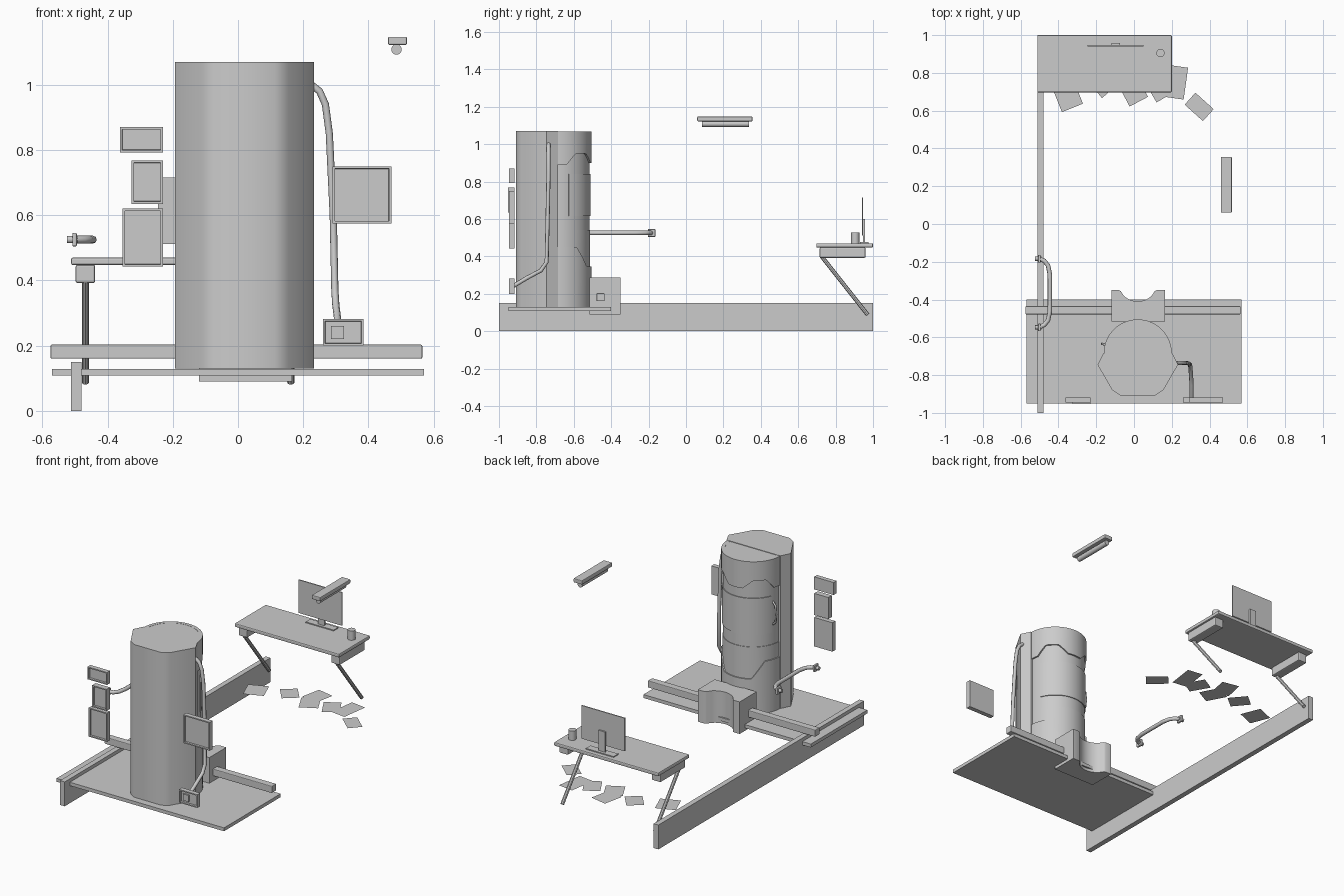
import bpy, bmesh, math
from mathutils import Vector, Matrix

if "Cube" in bpy.data.objects:
    bpy.data.objects.remove(bpy.data.objects["Cube"])

CX, CY, R = 0.02, -0.685, 0.18      # pod axis and radius
Z0, Z1 = 0.13, 1.07


def finish(name, bm, smooth=None):
    bmesh.ops.recalc_face_normals(bm, faces=bm.faces[:])
    me = bpy.data.meshes.new(name)
    bm.to_mesh(me)
    bm.free()
    ob = bpy.data.objects.new(name, me)
    bpy.context.collection.objects.link(ob)
    if smooth:
        bpy.ops.object.select_all(action='DESELECT')
        ob.select_set(True)
        bpy.context.view_layer.objects.active = ob
        bpy.ops.object.shade_smooth_by_angle(angle=math.radians(smooth))
    return ob


def box(name, x0, x1, y0, y1, z0, z1, bevel=0, frame=0):
    bm = bmesh.new()
    m = Matrix.Translation(((x0 + x1) / 2, (y0 + y1) / 2, (z0 + z1) / 2))
    bmesh.ops.create_cube(bm, size=1, matrix=m @ Matrix.Diagonal((x1 - x0, y1 - y0, z1 - z0, 1)))
    if frame:   # recessed face on the -y side
        bm.normal_update()
        f = [f for f in bm.faces if f.normal.y < -0.9]
        bmesh.ops.inset_region(bm, faces=f, thickness=frame)
        r = bmesh.ops.inset_region(bm, faces=f, thickness=0.001)
        for v in f[0].verts:
            v.co.y += 0.012
    ob = finish(name, bm)
    if bevel:
        b = ob.modifiers.new("bevel", 'BEVEL')
        b.width, b.segments = bevel, 2
    return ob


def rod(name, a, b, r, sides=16):
    a, b = Vector(a), Vector(b)
    bm = bmesh.new()
    m = Matrix.Translation((a + b) / 2) @ (b - a).to_track_quat('Z', 'Y').to_matrix().to_4x4()
    bmesh.ops.create_cone(bm, cap_ends=True, segments=sides, radius1=r, radius2=r,
                          depth=(b - a).length, matrix=m)
    return finish(name, bm, 40)


def pipe(name, pts, r):
    cu = bpy.data.curves.new(name, 'CURVE')
    cu.dimensions = '3D'
    cu.bevel_depth, cu.bevel_resolution, cu.use_fill_caps = r, 2, True
    s = cu.splines.new('POLY')
    s.points.add(len(pts) - 1)
    for p, q in zip(s.points, pts):
        p.co = (*q, 1)
    ob = bpy.data.objects.new(name, cu)
    bpy.context.collection.objects.link(ob)
    return ob


def prism(name, pts, z0, z1, smooth=None):
    bm = bmesh.new()
    f = bm.faces.new([bm.verts.new((x, y, z0)) for x, y in pts])
    g = bmesh.ops.extrude_face_region(bm, geom=[f])
    for v in g['geom']:
        if isinstance(v, bmesh.types.BMVert):
            v.co.z = z1
    return finish(name, bm, smooth)


def lerp(t, table):
    for (a, u), (b, v) in zip(table, table[1:]):
        if t <= b:
            return u + (v - u) * (t - a) / (b - a)
    return table[-1][1]


def band(name, r, thick, low, high, a0=0, a1=180, n=60):
    """Curved sheet around the pod axis with edge heights given by angle."""
    bm = bmesh.new()
    prev = None
    for i in range(n + 1):
        d = a0 + (a1 - a0) * i / n
        t, lo, hi = math.radians(d), low(d), high(d)
        c, s = math.cos(t), math.sin(t)
        ring = [bm.verts.new((CX + q * c, CY + q * s, z))
                for q, z in ((r, lo), (r, hi), (r - thick, hi), (r - thick, lo))]
        if prev:
            for k in range(4):
                bm.faces.new((prev[k], ring[k], ring[(k + 1) % 4], prev[(k + 1) % 4]))
        else:
            bm.faces.new(ring)
        prev = ring
    bm.faces.new(prev)
    return finish(name, bm, 40)


# Long wall, platform and guide rail
box("side_wall", -0.512, -0.48, -1, 1, 0, 0.15)
box("platform", -0.57, 0.57, -0.95, -0.40, 0.108, 0.129)
box("guide_rail", -0.575, 0.565, -0.478, -0.435, 0.16, 0.203, 0.004)

# Step block with a scooped notch
notch = [(-0.07 + 0.18 * i / 10, -0.355 - 0.055 * math.sin(math.pi * i / 10) ** 0.6) for i in range(11)]
prism("step_block", [(-0.12, -0.35), (-0.12, -0.515), (0.165, -0.515), (0.165, -0.35), (0.12, -0.35)]
      + notch[::-1] + [(-0.08, -0.35)], 0.09, 0.287, 45)

# Pod: housing, inner cylinder and outer shell around the door opening
half = [(0.183, CY), (0.213, -0.745), (0.135, -0.88), (0.093, -0.908)]
prism("pod_housing", [(CX + x, y) for x, y in half] + [(CX - x, y) for x, y in half[::-1]], Z0, Z1, 40)
rod("pod_inner", (CX, CY, Z0), (CX, CY, Z1 - 0.003), R - 0.01, 64)
fold = lambda d: min(d, 180 - d)
top_edge = [(0, 0.89), (15, 0.89), (32, 0.95), (56, 0.95), (75, 0.90), (90, 0.90)]
low_edge = [(0, 0.45), (34, 0.45), (59, 0.345), (90, 0.345)]
band("pod_shell_top", R, 0.02, lambda d: lerp(fold(d), top_edge), lambda d: Z1 - 0.002)
band("pod_shell_base", R, 0.02, lambda d: Z0, lambda d: lerp(fold(d), low_edge))
band("door_window", R - 0.005, 0.02, lambda d: 0.615, lambda d: 0.84, 20, 160)
band("door_lower", R - 0.007, 0.02, lambda d: lerp(fold(d), low_edge) - 0.01, lambda d: 0.54)


def around(deg, r, z):
    t = math.radians(deg)
    return (CX + r * math.cos(t), CY + r * math.sin(t), z)


pipe("door_handle", [around(165, 0.168, 0.66), around(165, 0.192, 0.68), around(165, 0.197, 0.73),
                     around(165, 0.192, 0.78), around(165, 0.168, 0.80)], 0.006)

# Hose from the pod to the small socket panel
pipe("hose", [(0.225, -0.735, 1.0), (0.25, -0.735, 0.98), (0.268, -0.735, 0.94), (0.28, -0.735, 0.85),
              (0.292, -0.74, 0.6), (0.297, -0.745, 0.37), (0.3, -0.775, 0.325), (0.305, -0.85, 0.285),
              (0.305, -0.925, 0.24)], 0.011)

# Framed panels in the front plane
for name, x0, x1, z0, z1 in (("screen_right", 0.29, 0.47, 0.575, 0.75),
                             ("socket_panel", 0.26, 0.385, 0.2, 0.282),
                             ("panel_upper", -0.362, -0.23, 0.793, 0.87),
                             ("panel_middle", -0.326, -0.23, 0.635, 0.768),
                             ("panel_lower", -0.354, -0.23, 0.442, 0.62)):
    box(name, x0, x1, -0.952 if name == "panel_middle" else -0.946, -0.918, z0, z1, frame=0.01)
box("socket", 0.285, 0.325, -0.944, -0.93, 0.22, 0.26)

# Grab bar with end mounts
pipe("grab_bar", [(-0.5, -0.545, 0.525), (-0.475, -0.535, 0.525), (-0.455, -0.51, 0.525),
                  (-0.445, -0.46, 0.525), (-0.445, -0.27, 0.525), (-0.455, -0.22, 0.525),
                  (-0.475, -0.195, 0.525), (-0.5, -0.185, 0.525)], 0.012)
for y in (-0.547, -0.184):
    rod("bar_mount", (-0.525, y, 0.525), (-0.49, y, 0.525), 0.011)
    box("bar_flange", -0.508, -0.494, y - 0.02, y + 0.02, 0.504, 0.546, 0.004)

# Hanging lamp
box("lamp_housing", 0.46, 0.518, 0.06, 0.355, 1.122, 1.147, 0.004)
rod("lamp_tube", (0.486, 0.085, 1.108), (0.486, 0.337, 1.108), 0.016)

# Desk with brackets and slanted legs
box("desk_top", -0.512, 0.2, 0.697, 1.0, 0.447, 0.47, 0.006)
for x in (-0.468, 0.162):
    box("desk_bracket", x - 0.03, x + 0.03, 0.715, 0.96, 0.392, 0.448, 0.006)
    rod("desk_leg", (x, 0.725, 0.40), (x, 0.972, 0.087), 0.011, 8)

# Desk items
box("monitor", -0.245, 0.05, 0.94, 0.947, 0.512, 0.716)
box("monitor_neck", -0.12, -0.075, 0.947, 0.957, 0.47, 0.60)
box("monitor_base", -0.19, 0.0, 0.93, 0.975, 0.469, 0.476)
rod("cup", (0.14, 0.905, 0.469), (0.14, 0.905, 0.527), 0.022, 20)


# Loose sheets
def sheet(name, x, y, z, w, h, deg):
    bm = bmesh.new()
    m = Matrix.Translation((x, y, z)) @ Matrix.Rotation(math.radians(deg), 4, 'Z')
    bmesh.ops.create_grid(bm, x_segments=1, y_segments=1, size=0.5, matrix=m @ Matrix.Diagonal((w, h, 1, 1)))
    finish(name, bm)


sheet("desk_sheet", 0.025, 0.825, 0.473, 0.13, 0.17, -4)
for i, (x, y, w, h, deg) in enumerate([(-0.35, 0.675, 0.12, 0.13, 22), (-0.17, 0.745, 0.1, 0.12, 40),
                                       (-0.005, 0.705, 0.11, 0.13, 28), (-0.02, 0.80, 0.11, 0.13, -12),
                                       (0.13, 0.725, 0.1, 0.13, 30), (0.225, 0.75, 0.1, 0.17, -8),
                                       (0.345, 0.62, 0.13, 0.085, -42)]):
    sheet("floor_sheet", x, y, 0.11 + i * 0.001, w, h, deg)
